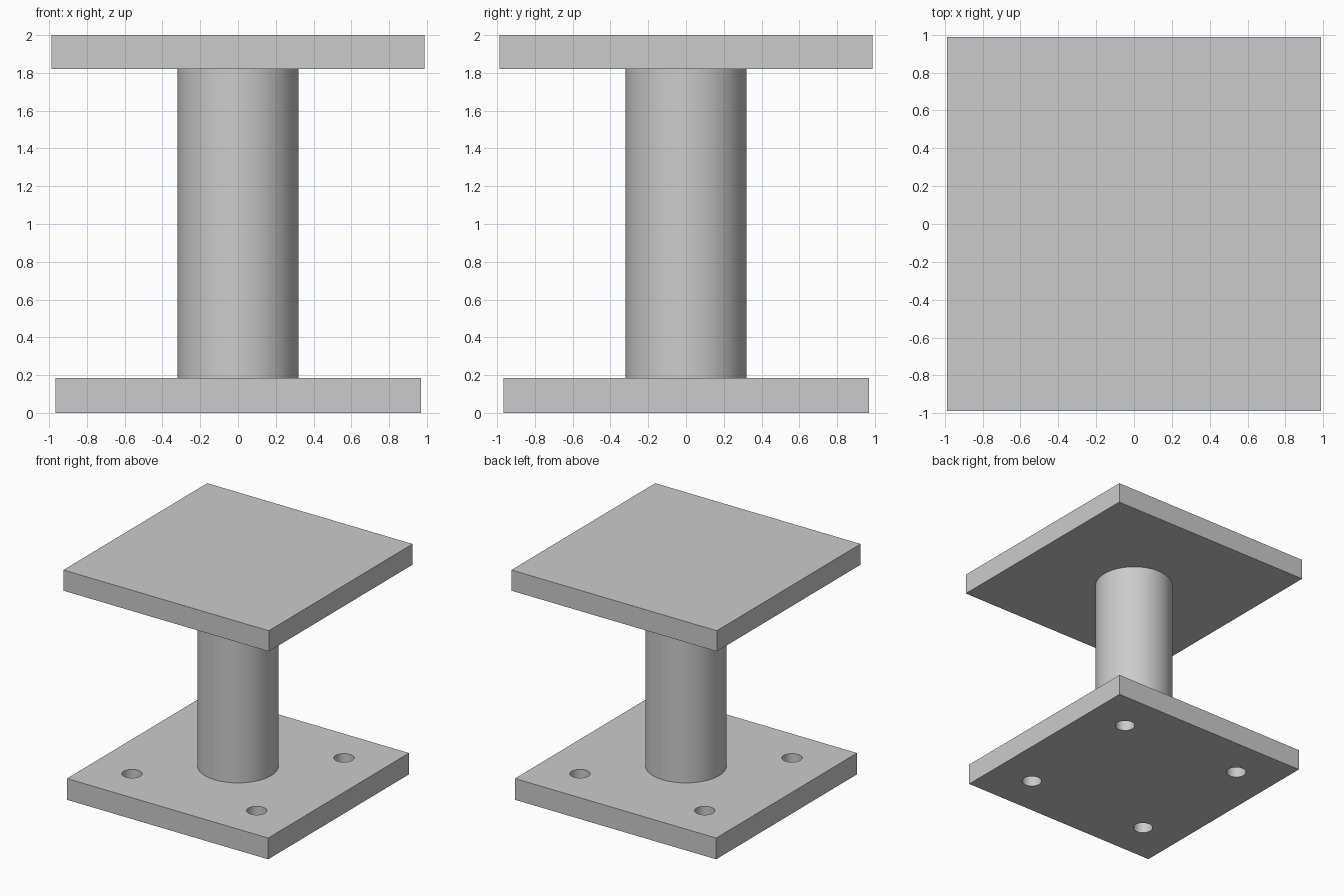
import bpy
import math

cube = bpy.data.objects.get("Cube")
if cube:
    bpy.data.objects.remove(cube, do_unlink=True)

# One plain grey for every part
grey = bpy.data.materials.new("plain grey")
grey.use_nodes = True
colour = (0.6, 0.6, 0.6, 1)
grey.diffuse_color = colour
grey.node_tree.nodes["Principled BSDF"].inputs["Base Color"].default_value = colour

PLATE = 0.18
BASE_TOP = 0.185
TOP_UNDERSIDE = 2 - PLATE


def finish(name):
    obj = bpy.context.object
    obj.name = name
    obj.data.materials.append(grey)
    return obj


def plate(name, width, z0, z1):
    bpy.ops.mesh.primitive_cube_add(size=1, location=(0, 0, (z0 + z1) / 2))
    bpy.context.object.scale = (width, width, z1 - z0)
    bpy.ops.object.transform_apply(location=False, rotation=False, scale=True)
    return finish(name)


def cylinder(name, radius, x, y, z0, z1, sides):
    bpy.ops.mesh.primitive_cylinder_add(
        vertices=sides, radius=radius, depth=z1 - z0, location=(x, y, (z0 + z1) / 2))
    bpy.ops.object.shade_smooth_by_angle(angle=math.radians(30))
    return finish(name)


# Top plate, base plate and the round column between them
plate("top_plate", 1.975, TOP_UNDERSIDE, 2)
base = plate("base_plate", 1.935, 0, BASE_TOP)
cylinder("column", 0.32, 0, 0, BASE_TOP, TOP_UNDERSIDE, 64)

# Four bolt holes through the base plate
for x in (-0.6, 0.6):
    for y in (-0.6, 0.6):
        cutter = cylinder("bolt_hole_cutter", 0.08, x, y, -0.1, 0.3, 48)
        cutter.hide_render = True
        cutter.hide_set(True)
        cutter.display_type = 'WIRE'
        cut = base.modifiers.new("bolt_hole", 'BOOLEAN')
        cut.operation = 'DIFFERENCE'
        cut.solver = 'EXACT'
        cut.object = cutter
